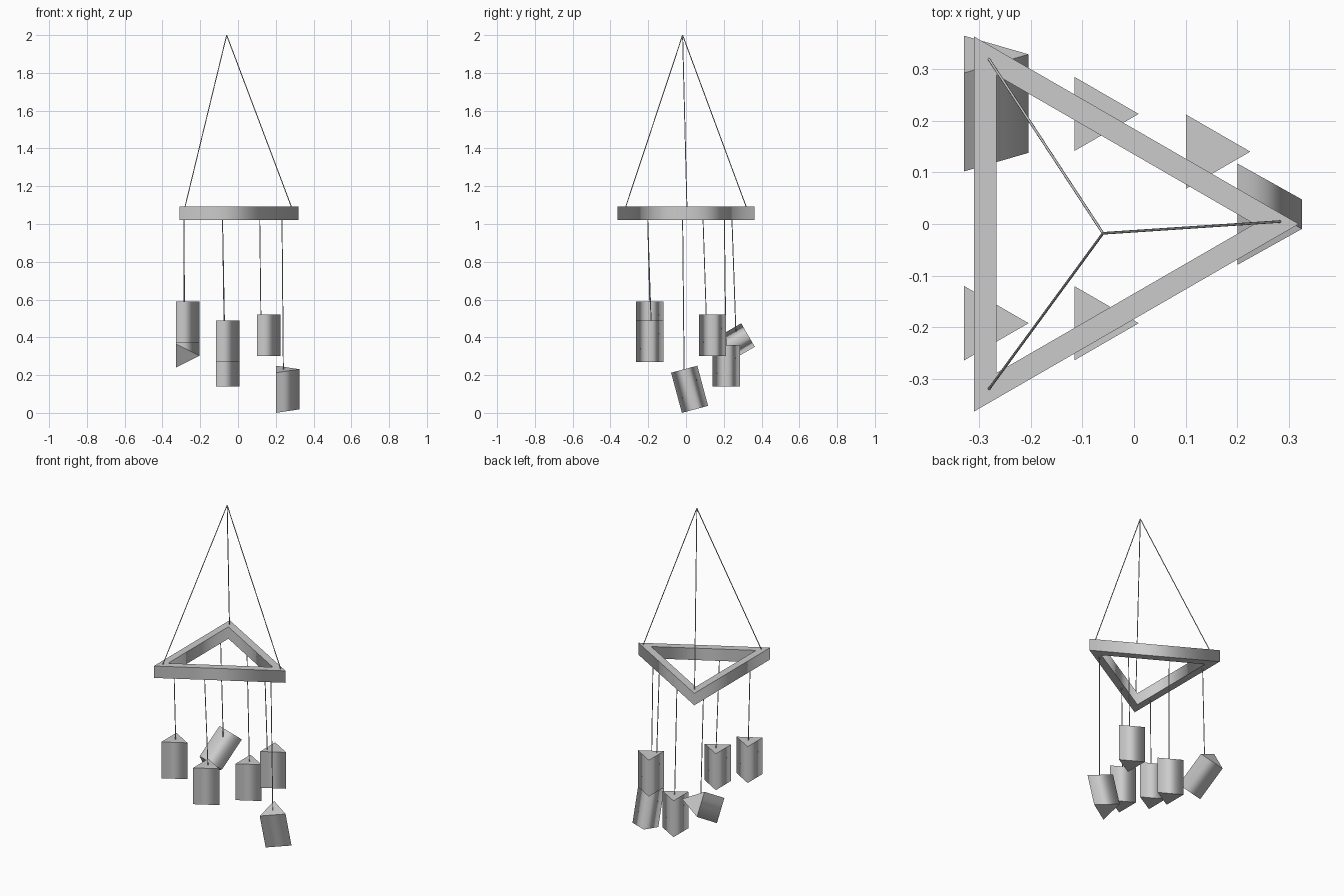
import bpy, bmesh
from math import sin, cos, tau, radians
from mathutils import Vector, Matrix

if "Cube" in bpy.data.objects:
    bpy.data.objects.remove(bpy.data.objects["Cube"])


def make(name, bm):
    bmesh.ops.recalc_face_normals(bm, faces=bm.faces)
    for f in bm.faces:                      # smooth walls, flat end faces
        f.smooth = abs(f.normal.z) < 0.5
    me = bpy.data.meshes.new(name)
    bm.to_mesh(me)
    bm.free()
    ob = bpy.data.objects.new(name, me)
    bpy.context.collection.objects.link(ob)
    return ob


def tri(r):
    return [(r * cos(tau * i / 3), r * sin(tau * i / 3)) for i in range(3)]


def chime(name, loc, tilt):
    # triangular prism pointing to +x, origin at its centroid
    bm = bmesh.new()
    lo, hi = ([bm.verts.new((x, y, z)) for x, y in tri(0.083)] for z in (-0.11, 0.11))
    bm.faces.new(lo)
    bm.faces.new(hi)
    for i in range(3):
        j = (i + 1) % 3
        bm.faces.new((lo[i], lo[j], hi[j], hi[i]))
    ob = make(name, bm)
    ob.location = loc
    ob.rotation_euler.x = radians(tilt)


def cord(name, a, b, r):
    a, b = Vector(a), Vector(b)
    d = b - a
    bm = bmesh.new()
    bmesh.ops.create_cone(bm, cap_ends=True, segments=8, radius1=r, radius2=r, depth=d.length)
    ob = make(name, bm)
    ob.matrix_world = Matrix.Translation((a + b) / 2) @ d.to_track_quat('Z', 'Y').to_matrix().to_4x4()


# triangular ring frame
bm = bmesh.new()
rings = [[bm.verts.new((x, y, z)) for x, y in tri(r)]
         for r, z in ((0.419, 1.02), (0.419, 1.092), (0.333, 1.092), (0.333, 1.02))]
for k in range(4):
    a, b = rings[k], rings[(k + 1) % 4]
    for i in range(3):
        j = (i + 1) % 3
        bm.faces.new((a[i], a[j], b[j], b[i]))
make("frame", bm).location.x = -0.10

# suspension cords meeting at the top
for i, p in enumerate([(-0.282, 0.321), (-0.282, -0.321), (0.285, 0.005)]):
    cord(f"top_cord_{i + 1}", (*p, 1.085), (-0.06, -0.018, 2.0), 0.0025)

# chimes: centre, tilt, cord start on frame, cord end on chime
chimes = [
    ((-0.287, -0.192, 0.48), 0, (-0.287, -0.203), (-0.283, -0.192, 0.59)),
    ((-0.074, -0.192, 0.38), 0, (-0.082, -0.203), (-0.072, -0.185, 0.49)),
    ((-0.074, 0.213, 0.25), 0, (-0.082, 0.203), (-0.072, 0.211, 0.36)),
    ((0.142, 0.140, 0.41), 0, (0.115, 0.090), (0.121, 0.107, 0.52)),
    ((0.242, 0.019, 0.125), 15, (0.233, -0.018), (0.240, -0.010, 0.231)),
    ((-0.287, 0.233, 0.357), -60, (-0.287, 0.243), (-0.284, 0.264, 0.43)),
]
for i, (c, tilt, s, e) in enumerate(chimes):
    chime(f"chime_{i + 1}", c, tilt)
    cord(f"chime_cord_{i + 1}", (*s, 1.03), e, 0.0025)
